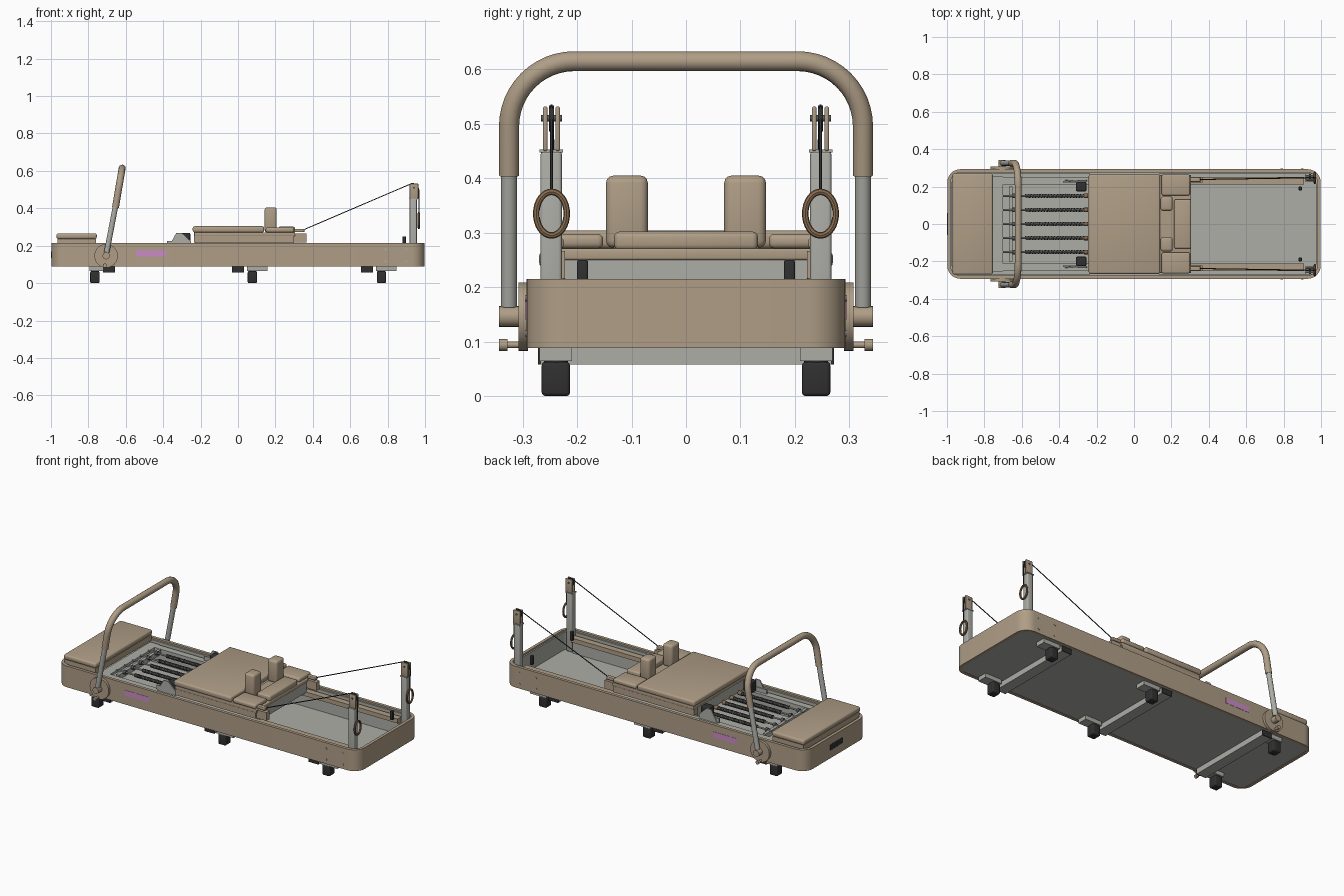
import bpy, bmesh, math
from mathutils import Vector

if "Cube" in bpy.data.objects:
    bpy.data.objects.remove(bpy.data.objects["Cube"], do_unlink=True)

def material(name, rgb):
    m = bpy.data.materials.new(name)
    m.use_nodes = True
    m.diffuse_color = (*rgb, 1)
    m.node_tree.nodes["Principled BSDF"].inputs["Base Color"].default_value = (*rgb, 1)
    return m

TAN = material("warm tan", (0.43, 0.34, 0.24))
GREY = material("light grey metal", (0.42, 0.42, 0.39))
BLACK = material("black rubber", (0.03, 0.03, 0.03))
STEEL = material("dark spring steel", (0.10, 0.10, 0.10))
BROWN = material("brown grip", (0.25, 0.15, 0.08))
PINK = material("pink label", (0.60, 0.26, 0.56))

def finish(ob, mat):
    ob.data.materials.append(mat)
    bpy.ops.object.select_all(action='DESELECT')
    ob.select_set(True)
    bpy.context.view_layer.objects.active = ob
    bpy.ops.object.shade_smooth_by_angle(angle=math.radians(35))
    return ob

def from_bmesh(name, bm, mat):
    me = bpy.data.meshes.new(name)
    bm.to_mesh(me)
    bm.free()
    ob = bpy.data.objects.new(name, me)
    bpy.context.collection.objects.link(ob)
    return finish(ob, mat)

def box(name, x, y, z, mat, bevel=0):
    """Box from (min, max) ranges with optional rounded edges."""
    bm = bmesh.new()
    bmesh.ops.create_cube(bm, size=1)
    for v in bm.verts:
        v.co = [r[0] + (c + 0.5) * (r[1] - r[0]) for c, r in zip(v.co, (x, y, z))]
    if bevel:
        bmesh.ops.bevel(bm, geom=bm.edges[:], offset=bevel, segments=3,
                        affect='EDGES', profile=0.5)
    return from_bmesh(name, bm, mat)

def cyl(name, a, b, r, mat, sides=20):
    """Cylinder between two points."""
    a, b = Vector(a), Vector(b)
    bm = bmesh.new()
    bmesh.ops.create_cone(bm, cap_ends=True, segments=sides, radius1=r, radius2=r,
                          depth=(b - a).length)
    rot = (b - a).to_track_quat('Z', 'Y')
    for v in bm.verts:
        v.co = rot @ v.co + (a + b) / 2
    return from_bmesh(name, bm, mat)

def tube(name, pts, r, mat, res=2, cyclic=False):
    """Round tube swept along a path."""
    cu = bpy.data.curves.new(name, 'CURVE')
    cu.dimensions = '3D'
    cu.bevel_depth, cu.bevel_resolution, cu.use_fill_caps = r, res, True
    sp = cu.splines.new('POLY')
    sp.points.add(len(pts) - 1)
    for p, q in zip(sp.points, pts):
        p.co = (*q, 1)
    sp.use_cyclic_u = cyclic
    ob = bpy.data.objects.new(name, cu)
    bpy.context.collection.objects.link(ob)
    bpy.ops.object.select_all(action='DESELECT')
    ob.select_set(True)
    bpy.context.view_layer.objects.active = ob
    bpy.ops.object.convert(target='MESH')
    return finish(bpy.context.object, mat)

def rounded(hx, hy, r, n=8):
    """Rounded rectangle outline."""
    out = []
    for k, (sx, sy) in enumerate(((1, 1), (-1, 1), (-1, -1), (1, -1))):
        for i in range(n + 1):
            a = math.pi / 2 * (k + i / n)
            out.append((sx * (hx - r) + r * math.cos(a), sy * (hy - r) + r * math.sin(a)))
    return out

def ring_wall(name, outer, inner, z0, z1, mat):
    """Hollow wall between two matching outlines."""
    bm = bmesh.new()
    loops = [[bm.verts.new((*p, z)) for p in o]
             for o, z in ((outer, z0), (outer, z1), (inner, z1), (inner, z0))]
    n = len(outer)
    for k in range(4):
        a, b = loops[k], loops[(k + 1) % 4]
        for i in range(n):
            j = (i + 1) % n
            bm.faces.new((a[i], a[j], b[j], b[i]))
    return from_bmesh(name, bm, mat)

def span(s, a, b):
    return tuple(sorted((s * a, s * b)))

# Main frame, inner lining and floor
ring_wall("frame", rounded(0.998, 0.293, 0.07), rounded(0.98, 0.275, 0.052), 0.088, 0.215, TAN)
ring_wall("frame_lining", rounded(0.98, 0.275, 0.052), rounded(0.972, 0.266, 0.044),
          0.09, 0.205, GREY)
box("floor_panel", (-0.975, 0.975), (-0.268, 0.268), (0.09, 0.1), GREY)

# Foot end: padded platform and cross plates
box("platform_base", (-0.965, -0.76), (-0.265, 0.265), (0.2, 0.236), TAN)
box("platform_pad", (-0.97, -0.755), (-0.27, 0.27), (0.236, 0.266), TAN, 0.01)
box("platform_cross_plate", (-0.76, -0.7), (-0.255, 0.255), (0.18, 0.196), GREY)
box("spring_bar", (-0.668, -0.65), (-0.2, 0.2), (0.17, 0.2), GREY)
box("end_handle", (-1.0, -0.99), (-0.06, 0.06), (0.135, 0.17), BLACK, 0.003)

# Springs with hooks
for k in range(-2, 3):
    y = k * 0.075
    turns, steps = 38, 8
    path = []
    for i in range(turns * steps + 1):
        a = 2 * math.pi * i / steps
        path.append((-0.58 + 0.31 * i / (turns * steps),
                     y + 0.009 * math.cos(a), 0.2 + 0.009 * math.sin(a)))
    tube("spring", path, 0.0028, STEEL, 0)
    cyl("spring_core", (-0.7, y, 0.2), (-0.25, y, 0.2), 0.005, GREY, 10)
    cyl("spring_collar", (-0.65, y, 0.2), (-0.635, y, 0.2), 0.012, STEEL, 12)
    cyl("spring_knob", (-0.268, y, 0.2), (-0.245, y, 0.2), 0.012, BROWN, 12)

# Carriage
box("carriage_deck", (-0.235, 0.305), (-0.262, 0.262), (0.25, 0.271), TAN, 0.004)
box("carriage_underframe", (-0.23, 0.3), (-0.222, 0.222), (0.19, 0.25), GREY)
box("carriage_pad", (-0.242, 0.14), (-0.267, 0.267), (0.271, 0.304), TAN, 0.01)
box("head_rest", (0.215, 0.305), (-0.132, 0.132), (0.268, 0.302), TAN, 0.01)
box("head_rest_base", (0.15, 0.21), (-0.132, 0.132), (0.268, 0.276), TAN)

for s in (-1, 1):
    # Carriage sides, shoulder rests and rope arms
    box("carriage_skirt", (-0.235, 0.3), span(s, 0.224, 0.262), (0.216, 0.252), TAN)
    box("side_pad", (0.148, 0.3), span(s, 0.152, 0.265), (0.271, 0.298), TAN, 0.01)
    box("shoulder_rest", (0.142, 0.207), span(s, 0.07, 0.147), (0.272, 0.405), TAN, 0.014)
    box("rope_arm", (0.3, 0.365), span(s, 0.222, 0.252), (0.216, 0.266), TAN)
    box("rope_cleat", (0.3, 0.355), span(s, 0.225, 0.25), (0.272, 0.29), TAN, 0.004)

    # Rails
    box("front_rail", (0.28, 0.91), span(s, 0.212, 0.25), (0.17, 0.196), TAN)
    box("rear_rail", (-0.76, 0.28), span(s, 0.21, 0.25), (0.17, 0.196), GREY)
    box("rail_support", (-0.76, 0.91), span(s, 0.225, 0.24), (0.1, 0.17), GREY)

    # Stop blocks behind the carriage
    box("stop_block", (-0.31, -0.255), span(s, 0.175, 0.225), (0.2, 0.268), BLACK, 0.006)
    bm = bmesh.new()
    face = bm.faces.new([bm.verts.new((x, s * 0.228, z)) for x, z in
                         ((-0.37, 0.196), (-0.25, 0.196), (-0.25, 0.222), (-0.3, 0.268), (-0.33, 0.268))])
    ext = bmesh.ops.extrude_face_region(bm, geom=[face])["geom"]
    for v in ext:
        if isinstance(v, bmesh.types.BMVert):
            v.co.y += s * 0.006
    bmesh.ops.recalc_face_normals(bm, faces=bm.faces)
    from_bmesh("stop_bracket", bm, GREY)
    box("stop_link", (-0.38, -0.31), span(s, 0.222, 0.23), (0.2, 0.225), GREY)

    # Rope tower with pulley head
    box("tower_post", (0.918, 0.956), span(s, 0.228, 0.267), (0.1, 0.45), GREY, 0.006)
    box("tower_cap", (0.915, 0.959), span(s, 0.226, 0.269), (0.447, 0.453), GREY)
    for a in (0.231, 0.254):
        box("pulley_cheek", (0.918, 0.964), span(s, a, a + 0.009), (0.45, 0.532), TAN, 0.004)
    cyl("pulley", (0.941, s * 0.242, 0.51), (0.941, s * 0.252, 0.51), 0.024, BLACK)
    cyl("pulley_axle", (0.941, s * 0.228, 0.51), (0.941, s * 0.266, 0.51), 0.006, STEEL)
    tube("rope", [(0.35, s * 0.238, 0.285), (0.93, s * 0.247, 0.533),
                  (0.955, s * 0.247, 0.53), (0.967, s * 0.247, 0.5),
                  (0.967, s * 0.247, 0.375)], 0.0028, BLACK, 1)
    loop = [2 * math.pi * i / 32 for i in range(32)]
    tube("hand_ring", [(0.967, s * 0.247 + 0.028 * math.cos(a), 0.335 + 0.04 * math.sin(a))
                       for a in loop], 0.006, BROWN, 2, True)
    box("rail_end_stop", (0.88, 0.898), span(s, 0.18, 0.2), (0.196, 0.25), BLACK, 0.004)

    # Footbar pivot and knobs
    cyl("pivot_disc", (-0.705, s * 0.29, 0.146), (-0.705, s * 0.308, 0.146), 0.063, TAN, 40)
    cyl("pivot_knob", (-0.705, s * 0.305, 0.146), (-0.705, s * 0.343, 0.146), 0.019, TAN)
    cyl("lock_pin", (-0.712, s * 0.3, 0.094), (-0.712, s * 0.33, 0.094), 0.006, TAN)
    cyl("lock_knob", (-0.712, s * 0.328, 0.094), (-0.712, s * 0.343, 0.094), 0.011, TAN)
    cyl("footbar_leg", (-0.702, s * 0.325, 0.165), (-0.655, s * 0.325, 0.41), 0.0145, GREY)

    # Side label and frame screws
    box("side_label", (-0.545, -0.385), span(s, 0.29, 0.2945), (0.141, 0.174), PINK)
    for x in (0.79, 0.9):
        for z in (0.115, 0.18):
            cyl("frame_screw", (x, s * 0.29, z), (x, s * 0.296, z), 0.006, GREY, 12)

    # Casters and end caps of the cross bars
    for x in (-0.765, 0.077, 0.767):
        y = s * 0.239
        box("caster_plate", (x - 0.03, x + 0.08), span(s, 0.209, 0.269), (0.064, 0.088), GREY)
        cyl("caster_hub", (x, y, 0.05), (x, y, 0.07), 0.022, BLACK)
        box("caster", (x - 0.025, x + 0.025), span(s, 0.213, 0.265), (0, 0.063), BLACK, 0.007)

# Cross bars under the frame
for x in (-0.69, 0.0, 0.69):
    box("cross_bar", (x - 0.032, x + 0.032), (-0.267, 0.267), (0.058, 0.09), GREY)
    for s in (-1, 1):
        box("cross_bar_cap", (x - 0.033, x + 0.033), span(s, 0.266, 0.272), (0.058, 0.088), BLACK)

# Footbar grip: straight, rounded corner, straight, leaning with height
def lean(y, z):
    return (-0.655 + (z - 0.405) * 0.17, y, z)

half = [(0.325, 0.405), (0.325, 0.45)]
for i in range(13):
    a = math.pi / 2 * i / 12
    half.append((0.205 + 0.12 * math.cos(a), 0.495 + 0.12 * math.sin(a)))
path = [lean(y, z) for y, z in half] + [lean(-y, z) for y, z in reversed(half)]
tube("footbar_grip", path, 0.0185, TAN, 4)
